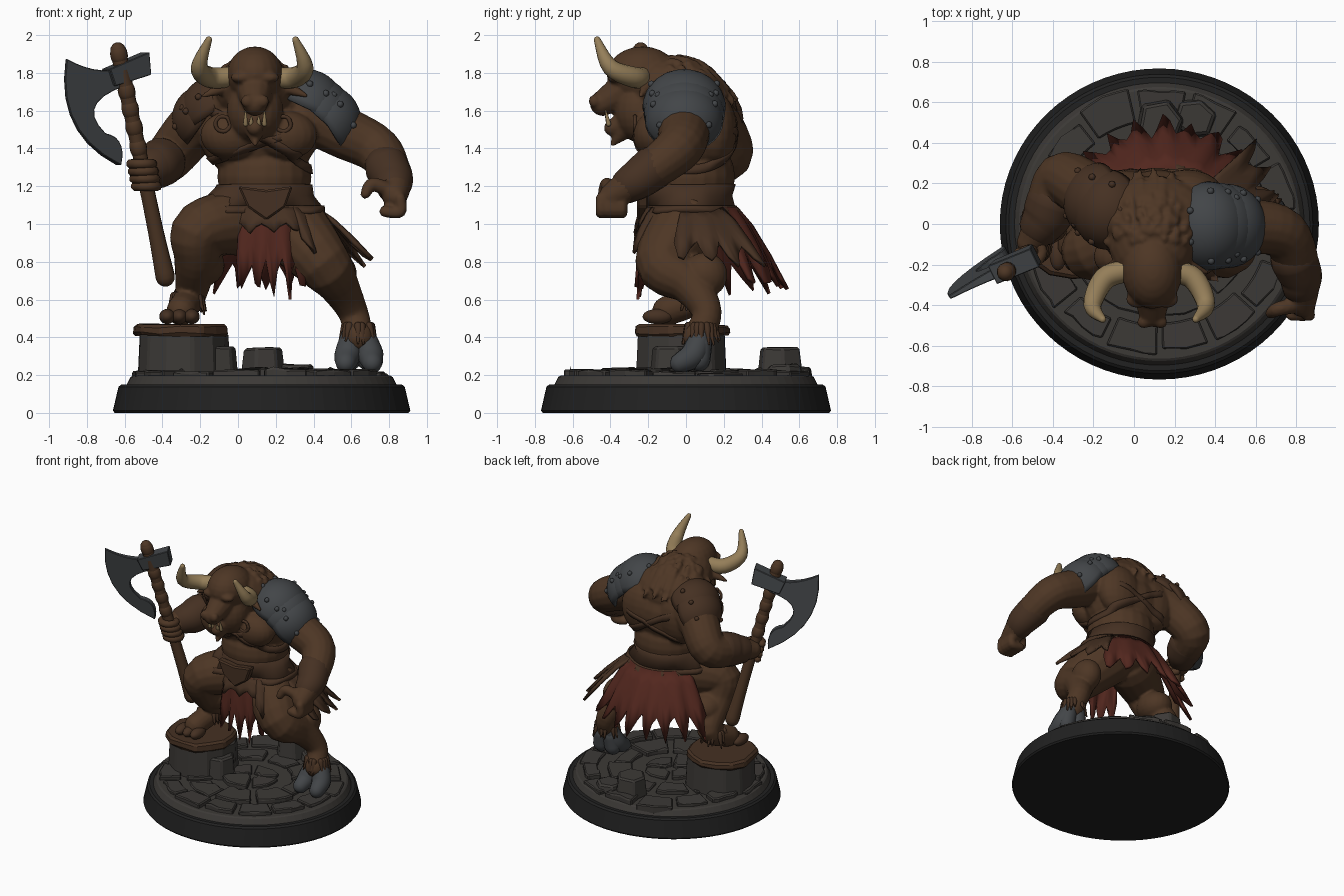
import bpy, bmesh, random
from math import sin, cos, pi, radians
from mathutils import Vector, Matrix, Euler
from mathutils.bvhtree import BVHTree

if "Cube" in bpy.data.objects:
    bpy.data.objects.remove(bpy.data.objects["Cube"])

random.seed(4)
U = random.uniform
bm = bmesh.new()  # the part being built; make() hands it over and starts the next

def material(name, *c):
    m = bpy.data.materials.new(name)
    m.diffuse_color = (*c, 1)
    m.use_nodes = True
    m.node_tree.nodes["Principled BSDF"].inputs["Base Color"].default_value = m.diffuse_color
    return m

HIDE = material("hide", .075, .037, .018)
LEATHER = material("leather", .06, .03, .016)
RED = material("red_cloth", .085, .02, .013)
BONE = material("bone", .3, .21, .1)
METAL = material("metal", .055, .06, .065)
STONE = material("stone", .045, .041, .037)
DARK = material("dark_rim", .015, .015, .015)

def make(name, mat, smooth=True, solid=0, bevel=0):
    global bm
    bmesh.ops.recalc_face_normals(bm, faces=bm.faces[:])
    me = bpy.data.meshes.new(name)
    bm.to_mesh(me)
    bm = bmesh.new()
    me.materials.append(mat)
    me.polygons.foreach_set("use_smooth", [smooth] * len(me.polygons))
    ob = bpy.data.objects.new(name, me)
    bpy.context.collection.objects.link(ob)
    if solid:
        ob.modifiers.new("solid", 'SOLIDIFY').thickness = solid
    if bevel:
        ob.modifiers.new("bevel", 'BEVEL').width = bevel
    return ob

def ball(loc, size, rot=Euler(), cut=-2, seg=20):
    """Ellipsoid; cut keeps only the dome above that height."""
    vs = bmesh.ops.create_uvsphere(bm, u_segments=seg, v_segments=seg // 2 + 2, radius=1)["verts"]
    keep = [v for v in vs if v.co.z >= cut]
    bmesh.ops.delete(bm, geom=[v for v in vs if v.co.z < cut], context='VERTS')
    bmesh.ops.transform(bm, matrix=Matrix.LocRotScale(Vector(loc), rot, Vector(size)), verts=keep)

def bridge(rows, closed=True):
    rows = [[bm.verts.new(p) for p in r] for r in rows]
    for p, q in zip(rows, rows[1:]):
        for i in range(len(p) if closed else len(p) - 1):
            j = (i + 1) % len(p)
            bm.faces.new((p[i], p[j], q[j], q[i]))
    return rows

def prism(bottom, top):
    for r in bridge((bottom, top)):
        bm.faces.new(r)

def tube(*pts, n=12, k=5):
    """Smooth round-ended sweep through (x, y, z, radius) points."""
    P, S = [Vector(p) for p in pts], []
    for i, (b, c) in enumerate(zip(P, P[1:])):
        tb, tc = (c - P[max(i - 1, 0)]) / 2, (P[min(i + 2, len(P) - 1)] - b) / 2
        for t in (j / k for j in range(k)):
            S.append(b.lerp(c, t * t * (3 - 2 * t)) + tb * (t * (1 - t) ** 2) - tc * (t * t * (1 - t)))
    S.append(P[-1])
    def cap(p, q):
        d = (p.xyz - q.xyz).normalized() * p.w
        return [Vector((*(p.xyz + d * sin(f)), p.w * cos(f))) for f in (.5, 1, 1.4)]
    S = cap(S[0], S[1])[::-1] + S + cap(S[-1], S[-2])
    rings, side = [], Vector((.3, .9, .4))
    for i, p in enumerate(S):
        t = (S[min(i + 1, len(S) - 1)].xyz - S[max(i - 1, 0)].xyz).normalized()
        side = (side - t * side.dot(t)).normalized()
        up = t.cross(side)
        rings.append([p.xyz + (side * cos(2 * pi * j / n) + up * sin(2 * pi * j / n)) * p.w for j in range(n)])
    rows = bridge(rings)
    bm.faces.new(rows[0])
    bm.faces.new(rows[-1])

def rock(x, y, r, z0, z1, n=6, taper=.85, jit=.1):
    q = [(r * U(1 - jit, 1 + jit), 2 * pi * i / n + .2) for i in range(n)]
    prism(*[[(x + s * d * cos(a), y + s * d * sin(a), z + U(0, .015)) for d, a in q] for s, z in ((1, z0), (taper, z1))])

# Round plinth
disc = lambda r, z: [(.125 + r * cos(pi * i / 36), r * .975 * sin(pi * i / 36), z) for i in range(72)]
prism(disc(.79, 0), disc(.755, .15))
make("plinth", DARK, False, bevel=.012)
# Paving bed with rings of cobbles
prism(disc(.72, .14), disc(.69, .197))
for r1, n in ((.71, 15), (.48, 9), (.24, 4)):
    off = U(0, 1)
    for i in range(n):
        s0, s1, h = r1 - U(.17, .21), r1 - U(0, .06), U(.2, .23)
        arc = [2 * pi * (i + off + f / 4) / n for f in (U(.1, .4), 1, 2, 3, U(3.6, 3.9))]
        edge = [(s0, a) for a in arc] + [(s1 - U(0, .02), a) for a in arc[::-1]]
        prism(*[[(.125 + r * cos(a), r * .975 * sin(a), z + U(0, .01)) for r, a in edge] for z in (.15, h)])
make("cobbles", STONE, False, bevel=.012)
# Broken pillar with its cap, and loose rubble
rock(-.29, -.02, .25, .15, .42, 12, .95, .04)
rock(-.11, -.07, .13, .15, .34)
rock(.13, .49, .13, .18, .34)
rock(.3, .52, .11, .18, .25)
make("pillar_and_rubble", STONE, False, bevel=.012)
rock(-.3, -.02, .26, .4, .46, 14, .97, .06)
make("pillar_cap", LEATHER, False, bevel=.015)

# Body: overlapping muscle masses fused by remeshing
ball((.16, .03, 1.05), (.25, .23, .17))       # pelvis
ball((.14, .02, 1.25), (.25, .24, .24))       # belly
ball((.11, .02, 1.48), (.32, .25, .25))       # chest
ball((.1, .02, 1.63), (.31, .22, .2))         # shoulders
ball((.09, -.07, 1.7), (.22, .26, .18), Euler((-.35, 0, 0)))   # neck hump
ball((.09, -.23, 1.79), (.15, .19, .15))      # skull
ball((.09, -.24, 1.6), (.15, .14, .17))       # throat mane
for s in (-1, 1):
    ball((.11 + s * .14, -.16, 1.47), (.17, .12, .13))     # pecs
    ball((.11 + s * .15, .15, 1.5), (.18, .12, .2))        # back muscles
    ball((.09 + s * .07, -.37, 1.775), (.06, .045, .03))   # brow
    ball((.09 + s * .04, -.485, 1.65), (.035, .03, .035))  # nostril
    tube((.09 + s * .15, -.2, 1.73, .045), (.09 + s * .27, -.24, 1.68, .012), n=8)  # ear
arm_l = [(.36, 0, 1.6, .16), (.55, -.01, 1.49, .14), (.74, -.05, 1.39, .125), (.82, -.25, 1.24, .1), (.83, -.39, 1.15, .07)]
arm_r = [(-.1, .08, 1.6, .17), (-.24, .17, 1.5, .145), (-.36, .22, 1.36, .13), (-.43, .04, 1.31, .115), (-.51, -.09, 1.28, .07)]
tube(*arm_l, n=16)
tube(*arm_r, n=16)
# raised leg and planted leg, each with a calf
tube((.05, .02, 1.02, .19), (-.2, -.13, .97, .15), (-.22, -.08, .82, .12), (-.25, .07, .63, .085), (-.3, -.1, .54, .08), n=16)
ball((-.19, .0, .78), (.12, .14, .11))
tube((.27, .02, 1, .2), (.45, -.12, .79, .15), (.53, .02, .68, .11), (.61, .11, .53, .08), (.64, .06, .4, .08), n=16)
ball((.53, .1, .73), (.1, .12, .12))
tube((.09, -.25, 1.75, .12), (.09, -.44, 1.64, .07))     # muzzle
tube((.09, -.2, 1.6, .09), (.09, -.39, 1.51, .045))      # lower jaw
tube((.09, -.33, 1.5, .06), (.09, -.39, 1.42, .012))     # beard
tube((.8, -.4, 1.18, .04), (.71, -.42, 1.21, .036), (.675, -.44, 1.16, .028))  # thumb
for i in range(4):  # curled fingers of the open hand
    tube(*[(.82 + .055 * cos(a), -.34 - .036 * i, 1.1 + .05 * sin(a), .032) for a in (.8, -.8, -2.4)], n=8)
for i in range(80):  # mane clumps
    a, b = U(-.2, 3.3), U(.1, 1.45)
    d = Vector((.22 * cos(a) * cos(b), .25 * sin(a) * cos(b), .18 * sin(b)))
    p = Vector((.09, -.07, 1.7)) + d
    tube((*p, .024), (*(p + d * .2 + Vector((0, .06, -.11))), .008), n=6, k=2)
body = make("body", HIDE)
m = body.modifiers.new("fuse", 'REMESH')
m.mode, m.voxel_size, m.use_smooth_shade = 'VOXEL', .011, True
body.modifiers.new("soften", 'SMOOTH').iterations = 2

# Belt and chest straps, laid on the torso surface
bpy.context.view_layer.update()
tree = BVHTree.FromObject(body, bpy.context.evaluated_depsgraph_get())
def band(name, tilt, z, h, out=.01, n=56):
    def on_body(a, e):
        o, d = Vector((.14, .02, z + tilt * cos(a) + e * h)), Vector((cos(a), sin(a), 0))
        return o + d * (min(tree.ray_cast(o, d)[3] or 1, .3) + out)
    bridge([[on_body(2 * pi * i / n, e) for i in range(n)] for e in (-1, 0, 1)])
    make(name, LEATHER, solid=.02)
band("belt", 0, 1.15, .06)
band("belt_lower_edge", 0, 1.08, .018, .02)
band("chest_strap", -.16, 1.45, .025)
band("cross_strap", .1, 1.43, .018)
outline = [(0, 1.2), (.15, 1.18), (.29, 1.2), (.25, 1.09), (.15, 1.02), (.05, 1.09)]
prism(*[[(x, y, z) for x, z in outline] for y in (-.2, -.26)])
make("belt_plate", LEATHER, False, bevel=.01)
for s in (-1, 1):
    tube(*[(.08 + s * .16 + .04 * cos(i), -.27, 1.53 + .04 * sin(i), .011) for i in range(8)], n=8)
make("strap_rings", LEATHER)

# Tattered kilt layers: name, angles, number of columns, flare, length
def kilt(name, a0, a1, n, flare, length, mat):
    cols = []
    for i in range(n + 1):
        a = radians(a0 + (a1 - a0) * i / n)
        f = (.72, .95, 1.1, .9)[i % 4] * U(.88, 1.06)
        w = flare * f + .012 * (-1) ** (i // 3)
        cols.append([(.16 + cos(a) * (.26 + w * t), .03 + sin(a) * (.245 + w * t), 1.09 - length * f * t ** 1.25)
                     for t in (0, .3, .65, 1)])
    bridge(cols, False)
    make(name, mat, solid=.02)
kilt("kilt_back", 35, 165, 32, .24, .4, RED)
kilt("kilt_left_flap", -12, 42, 14, .29, .27, LEATHER)
kilt("kilt_front", 236, 308, 18, .05, .42, RED)
kilt("kilt_side", 300, 350, 12, .13, .22, LEATHER)
kilt("kilt_fringe", 0, 360, 60, .06, .12, LEATHER)

# Horns and tusks
for s in (-1, 1):
    X = lambda d: .075 + s * d
    tube((X(.11), -.23, 1.78, .055), (X(.22), -.27, 1.775, .056), (X(.28), -.4, 1.83, .045), (X(.23), -.47, 1.975, .018), n=14)
    make("horn", BONE)
    for d, h in ((.02, .04), (.05, .07)):
        tube((.09 + s * d, -.41, 1.53, .014), (.09 + s * d, -.425, 1.53 + h, .004), n=8, k=2)
    make("tusks", BONE)

# Layered studded shoulder guards: metal on one side, leather on the other
def shoulder(name, start, step, size, tilts, mat):
    for i, t in enumerate(tilts):
        loc, dims = Vector(start) + Vector(step) * i, Vector((size, size * 1.08, size)) * (1 - .03 * i)
        rot = Euler((0, radians(t), 0))
        ball(loc, dims, rot, -.05, 28)
        make(name, mat, solid=.025)
        for a in range(7):
            p = Vector((cos(a * .9) * .8, sin(a * .9) * .8, .6)) * dims
            p.rotate(rot)
            ball(loc + p, (.018,) * 3, seg=8)
        make(name + "_studs", mat)
shoulder("metal_shoulder", (.36, -.01, 1.615), (.05, 0, -.035), .205, (25, 42, 58), METAL)
shoulder("leather_shoulder", (-.12, .07, 1.6), (-.05, .04, -.04), .185, (-35, -55), LEATHER)
# Forearm guards follow the arm paths
for arm in (arm_l, arm_r):
    a, b, c = [Vector(p) + Vector((0, 0, 0, .008)) for p in arm[2:]]
    tube(a.lerp(b, .6), b, b.lerp(c, .35), n=20)
    make("bracer", LEATHER)

# Cloven hoof, toes and ankle fur
for s in (-1, 1):
    tube((.635 + s * .03, .08, .41, .06), (.64 + s * .06, .04, .31, .07), (.64 + s * .07, -.03, .265, .055))
    tube((.64 + s * .04, .08, .37, .06), (.64 + s * .05, .07, .28, .06))
make("hoof", METAL)
for i in range(3):
    ball((-.375 + .065 * i, -.15, .51), (.042, .08, .04))
for x, y, z in ((.635, .08, .46), (-.27, .03, .62)):
    for a in range(14):
        tube((x + .07 * cos(a), y + .07 * sin(a), z, .022), (x + .1 * cos(a), y + .1 * sin(a), z - U(.07, .1), .005), n=6, k=2)
make("toes_and_ankle_fur", LEATHER)

# Axe: shaft with collars, gripping fingers, crescent blade and socket
low, top = Vector((-.385, -.03, .72)), Vector((-.635, -.24, 1.92))
at = lambda t, r: (*low.lerp(top, t), r)
tube(at(0, .052), at(.2, .042), at(.5, .039), at(1, .042))
for t in (.57, .66, .74, .82, .98):
    tube(at(t - .01, .046), at(t + .01, .046), k=1)
make("axe_shaft", HIDE)
for i in range(4):
    c = low.lerp(top, .4 + .033 * i)
    tube(*[(c.x + .057 * cos(a), c.y + .057 * sin(a), c.z, .026) for a in range(-3, 2)], n=8, k=3)
make("gripping_fingers", HIDE)
def curve(a, b, c, n=7):
    a, b, c = Vector(a), Vector(b), Vector(c)
    return [a.lerp(b, i / n).lerp(b.lerp(c, i / n), i / n) for i in range(n)]
def plate(pts, edge, back):
    P = [(Vector((x, -.225 + (x + .635) * .48 + (1.84 - z) * .17, z)), edge + (back - edge) * (x + .93) / .45) for x, z in pts]
    prism(*[[p + Vector((.45, -.9, 0)) * t * s for p, t in P] for s in (-1, 1)])
heel, tip, toe, beard, neck = (-.6, 1.83), (-.91, 1.875), (-.63, 1.31), (-.71, 1.48), (-.6, 1.735)
plate(curve(heel, (-.75, 1.78), tip) + curve(tip, (-.97, 1.48), toe) + curve(toe, (-.6, 1.46), beard)
      + curve(beard, (-.87, 1.64), neck) + [neck], .008, .04)
plate([(-.49, 1.91), (-.48, 1.79), (-.67, 1.73), (-.7, 1.82)], .05, .05)
make("axe_head", METAL, False, bevel=.004)
